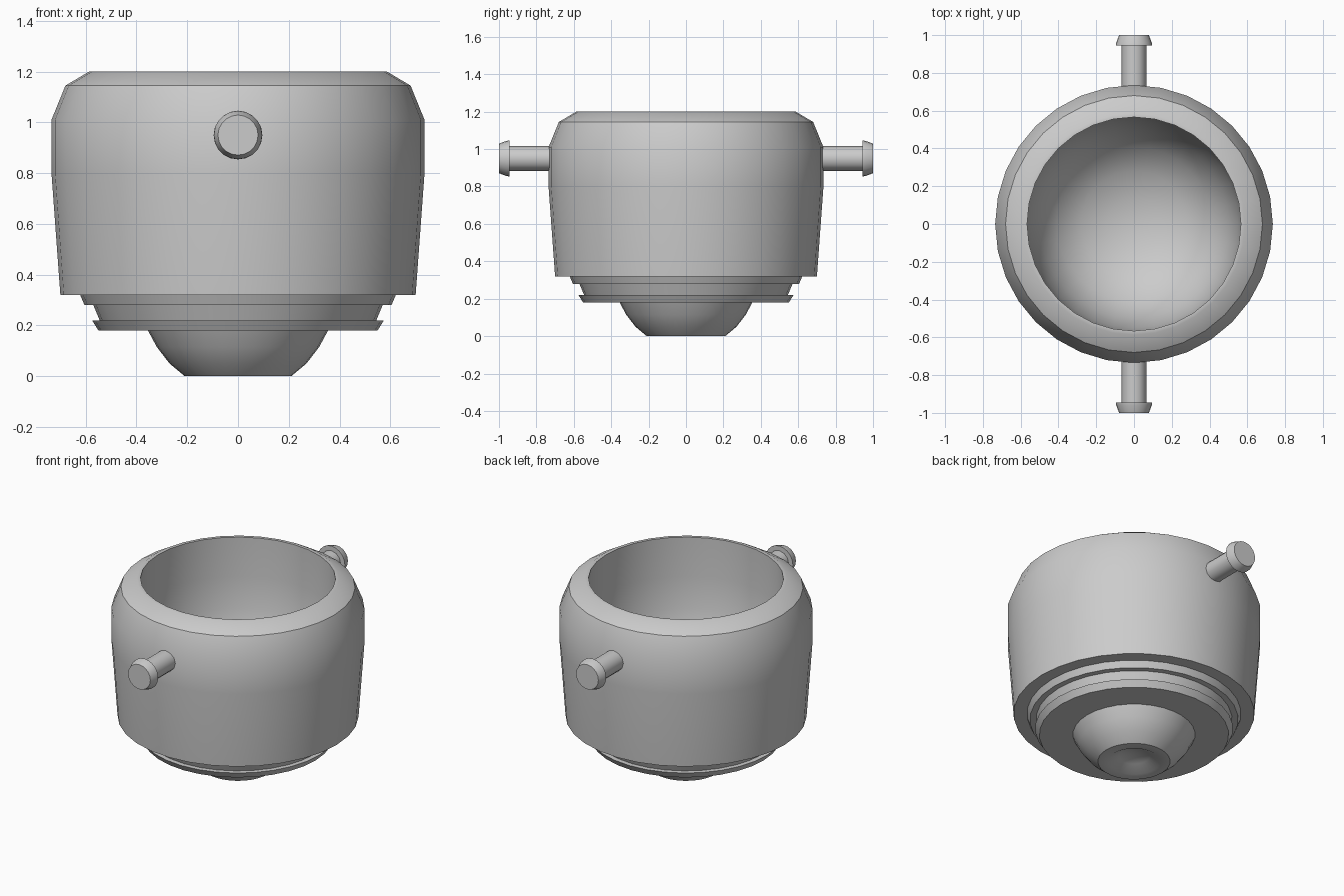
import bpy
import bmesh
import math
from mathutils import Matrix

if "Cube" in bpy.data.objects:
    bpy.data.objects.remove(bpy.data.objects["Cube"])


def lathe(name, profile, steps, matrix=None, angle=35):
    """Spin an (r, z) profile around z; points with r = 0 close on the axis."""
    bm = bmesh.new()
    verts = [bm.verts.new((r, 0, z)) for r, z in profile]
    edges = [bm.edges.new(pair) for pair in zip(verts, verts[1:])]
    bmesh.ops.spin(bm, geom=verts + edges, cent=(0, 0, 0), axis=(0, 0, 1),
                   angle=math.tau, steps=steps, use_duplicate=False)
    bmesh.ops.remove_doubles(bm, verts=bm.verts, dist=0.0005)
    bmesh.ops.recalc_face_normals(bm, faces=bm.faces)
    if matrix:
        bm.transform(matrix)
    mesh = bpy.data.meshes.new(name)
    bm.to_mesh(mesh)
    bm.free()
    obj = bpy.data.objects.new(name, mesh)
    bpy.context.collection.objects.link(obj)
    bpy.ops.object.select_all(action='DESELECT')
    obj.select_set(True)
    bpy.context.view_layer.objects.active = obj
    bpy.ops.object.shade_smooth_by_angle(angle=math.radians(angle))
    return obj


# Pot: stepped foot, outer wall, rounded shoulder and hollow bowl
foot = [(0, 0.05), (0.09, 0.035), (0.15, 0.0), (0.21, 0.0), (0.27, 0.05),
        (0.32, 0.115), (0.355, 0.18), (0.55, 0.18), (0.575, 0.22),
        (0.545, 0.22), (0.57, 0.28), (0.605, 0.28), (0.622, 0.32)]
wall = [(0.70, 0.32), (0.735, 0.80), (0.735, 1.01), (0.68, 1.145),
        (0.587, 1.20), (0.566, 1.20)]
bowl = [(0.566, 0.95), (0.55, 0.75), (0.50, 0.56), (0.41, 0.42),
        (0.28, 0.33), (0.14, 0.285), (0, 0.27)]
lathe("pot", foot + wall + bowl, 32)

# Pivot pins with flared caps, front and back
shaft = [(0, 0.68), (0.066, 0.68), (0.066, 0.95), (0, 0.95)]
cap = [(0, 0.945), (0.096, 0.945), (0.094, 0.96), (0.079, 1.0), (0, 1.0)]
for side, label in ((-1, "front"), (1, "back")):
    turn = (Matrix.Translation((0, 0, 0.95))
            @ Matrix.Rotation(-side * math.pi / 2, 4, 'X'))
    lathe(label + "_pin_shaft", shaft, 12, turn)
    lathe(label + "_pin_cap", cap, 20, turn)
